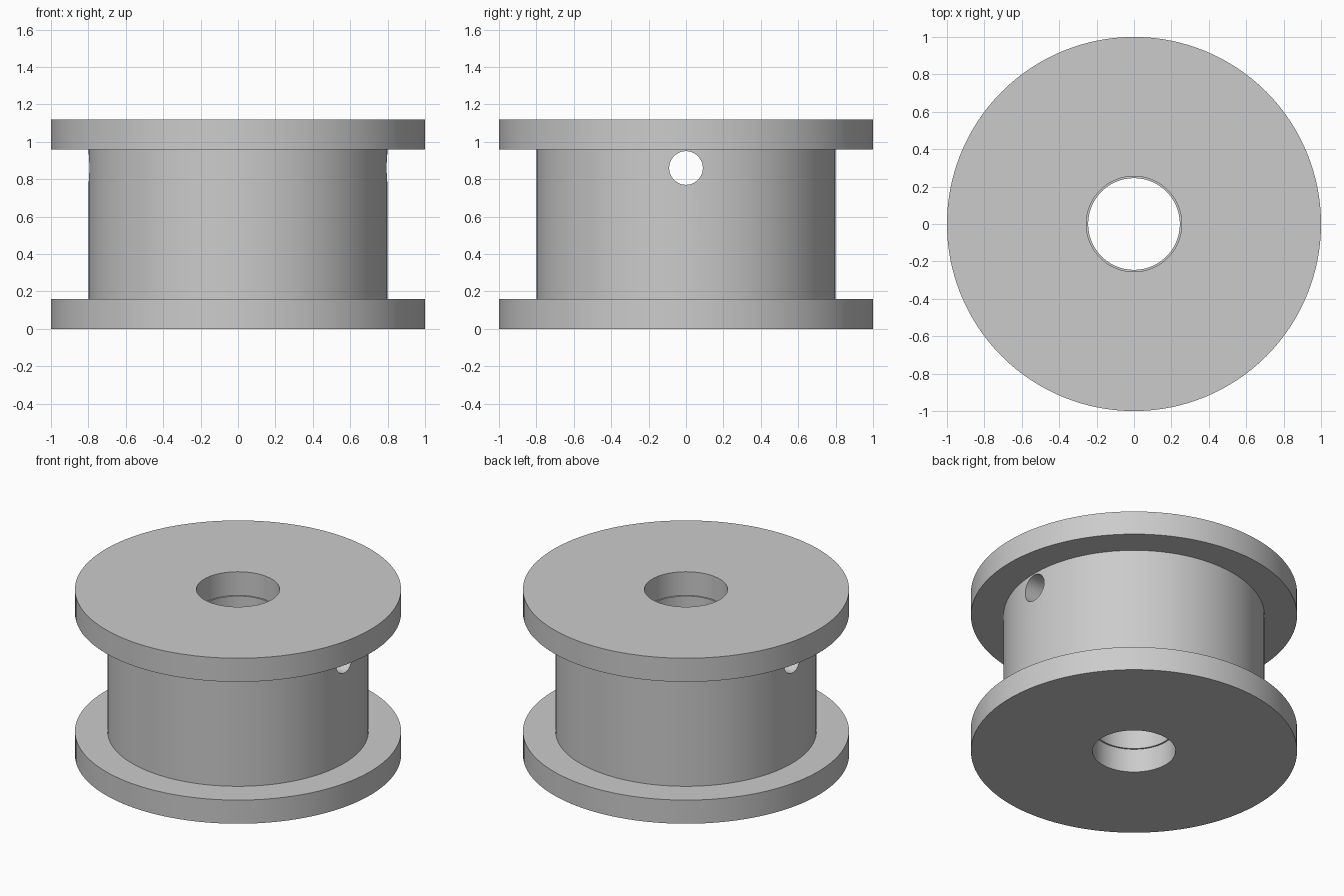
import bpy
import bmesh
import math

default = bpy.data.objects.get("Cube")
if default:
    bpy.data.objects.remove(default, do_unlink=True)

# Main sizes
HEIGHT = 1.12
FLANGE = 0.16
FLANGE_R, DRUM_R = 1.0, 0.8
FLANGE_BORE, DRUM_BORE = 0.255, 0.245
HOLE_R, HOLE_Z = 0.09, 0.86
SEGMENTS = 128

# Plain grey material
grey = bpy.data.materials.new("light grey")
grey.use_nodes = True
colour = (0.6, 0.6, 0.6, 1.0)
grey.diffuse_color = colour
grey.node_tree.nodes["Principled BSDF"].inputs["Base Color"].default_value = colour


def lathe(name, profile):
    """Turn a closed (radius, z) profile around the z axis."""
    bm = bmesh.new()
    rings = []
    for i in range(SEGMENTS):
        a = math.tau * i / SEGMENTS
        rings.append([bm.verts.new((r * math.cos(a), r * math.sin(a), z))
                      for r, z in profile])
    n = len(profile)
    for i, ring in enumerate(rings):
        following = rings[(i + 1) % SEGMENTS]
        for j in range(n):
            k = (j + 1) % n
            bm.faces.new((ring[j], following[j], following[k], ring[k]))
    bmesh.ops.recalc_face_normals(bm, faces=bm.faces)
    mesh = bpy.data.meshes.new(name)
    bm.to_mesh(mesh)
    bm.free()
    mesh.materials.append(grey)
    obj = bpy.data.objects.new(name, mesh)
    bpy.context.collection.objects.link(obj)
    return obj


# Spool body: two flanges, drum and slightly stepped bore
low, high = FLANGE, HEIGHT - FLANGE
spool = lathe("spool_body", [
    (FLANGE_BORE, 0), (FLANGE_R, 0), (FLANGE_R, low), (DRUM_R, low),
    (DRUM_R, high), (FLANGE_R, high), (FLANGE_R, HEIGHT), (FLANGE_BORE, HEIGHT),
    (FLANGE_BORE, high), (DRUM_BORE, high), (DRUM_BORE, low), (FLANGE_BORE, low),
])

# Cross hole drilled sideways through the drum
bpy.ops.mesh.primitive_cylinder_add(
    vertices=48, radius=HOLE_R, depth=3 * DRUM_R,
    location=(0, 0, HOLE_Z), rotation=(0, math.pi / 2, 0))
drill = bpy.context.object
drill.name = "cross_hole_cutter"
drill.hide_render = True
drill.data.materials.append(grey)

cut = spool.modifiers.new("cross_hole", "BOOLEAN")
cut.operation = "DIFFERENCE"
cut.solver = "EXACT"
cut.object = drill

bpy.ops.object.select_all(action="DESELECT")
spool.select_set(True)
bpy.context.view_layer.objects.active = spool
bpy.ops.object.modifier_apply(modifier=cut.name)
bpy.data.objects.remove(drill, do_unlink=True)

# Smooth round walls, crisp rims
bpy.ops.object.shade_smooth_by_angle(angle=math.radians(30))
